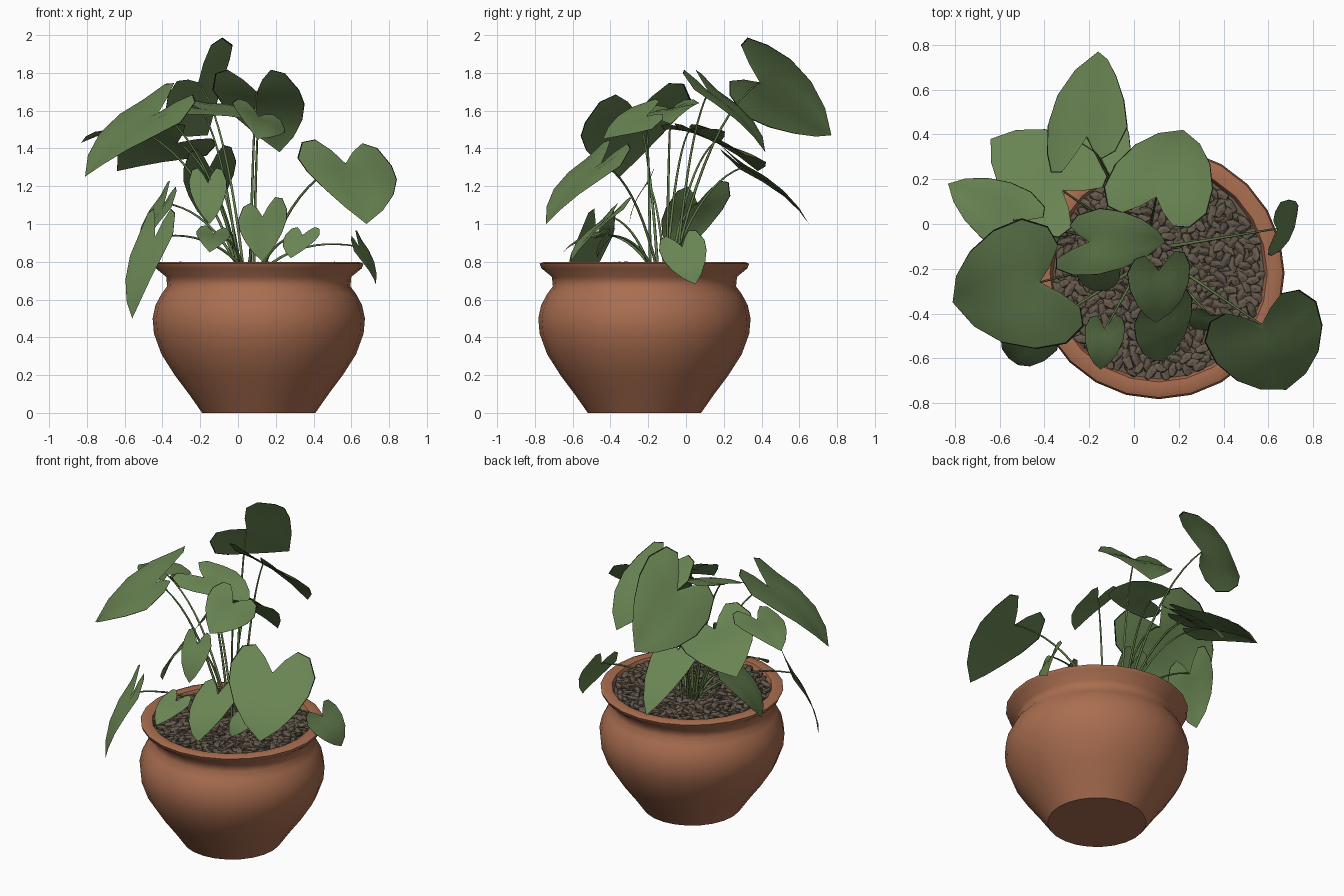
import bpy, bmesh, math, random
from mathutils import Vector, Matrix, Euler

random.seed(4)
cube = bpy.data.objects.get("Cube")
if cube:
    bpy.data.objects.remove(cube, do_unlink=True)


def material(name, r, g, b):
    m = bpy.data.materials.new(name)
    m.use_nodes = True
    m.diffuse_color = (r, g, b, 1)
    node = m.node_tree.nodes["Principled BSDF"]
    node.inputs["Base Color"].default_value = (r, g, b, 1)
    node.inputs["Roughness"].default_value = 0.8
    return m


terracotta = material("terracotta", 0.40, 0.155, 0.08)
leaf_green = material("leaf green", 0.14, 0.23, 0.085)
leaf_edge = material("dark leaf edge", 0.01, 0.013, 0.008)
stem_green = material("stem green", 0.12, 0.2, 0.065)
bark = material("bark brown", 0.13, 0.1, 0.072)

POT = Vector((0.11, -0.22, 0))


def mesh_object(name, bm, mats, smooth):
    mesh = bpy.data.meshes.new(name)
    bm.to_mesh(mesh)
    bm.free()
    for mat in mats:
        mesh.materials.append(mat)
    for p in mesh.polygons:
        p.use_smooth = smooth
    ob = bpy.data.objects.new(name, mesh)
    bpy.context.collection.objects.link(ob)
    return ob


# Pot: lathed profile of radius and height, closed inside below the soil
def lathe(name, profile, mat, steps=24):
    bm = bmesh.new()
    verts = [bm.verts.new((r, 0, z)) for r, z in profile]
    edges = [bm.edges.new(pair) for pair in zip(verts, verts[1:])]
    bmesh.ops.spin(bm, geom=verts + edges, axis=(0, 0, 1), cent=(0, 0, 0),
                   angle=math.tau, steps=steps, use_duplicate=False)
    bmesh.ops.remove_doubles(bm, verts=bm.verts, dist=0.001)
    bmesh.ops.recalc_face_normals(bm, faces=bm.faces)
    ob = mesh_object(name, bm, [mat], True)
    ob.location = POT
    return ob


pot = lathe("pot", [(0, 0), (0.3, 0), (0.37, 0.1), (0.445, 0.2), (0.515, 0.31),
                    (0.555, 0.42), (0.562, 0.5), (0.547, 0.57), (0.515, 0.63),
                    (0.485, 0.67), (0.49, 0.72), (0.545, 0.765), (0.555, 0.79),
                    (0.53, 0.8), (0.485, 0.795), (0.47, 0.76), (0.46, 0.7), (0, 0.7)],
            terracotta)
bpy.context.view_layer.objects.active = pot
pot.select_set(True)
bpy.ops.object.shade_smooth_by_angle(angle=math.radians(50))
pot.select_set(False)

# Soil with bark chips scattered over it
lathe("soil", [(0, 0.765), (0.475, 0.765)], bark)
chips = bmesh.new()
CHIPS = 480
for i in range(CHIPS):
    r = 0.455 * math.sqrt((i + 0.5) / CHIPS)
    a = i * math.pi * (3 - math.sqrt(5))
    spin = Euler((random.uniform(-0.4, 0.4), random.uniform(-0.3, 0.3), random.uniform(0, math.tau)))
    place = Matrix.Translation(POT + Vector((r * math.cos(a), r * math.sin(a), random.uniform(0.765, 0.785))))
    shape = Matrix.Diagonal((random.uniform(0.035, 0.052), 0.023, 0.014, 1))
    bmesh.ops.create_icosphere(chips, subdivisions=1, radius=1,
                               matrix=place @ spin.to_matrix().to_4x4() @ shape)
mesh_object("bark_chips", chips, [bark], False)

# Half heart outline (across, along), and where each row meets the midrib
OUTLINE = [(0, 0), (0.22, -0.19), (0.5, -0.35), (0.8, -0.3), (1, -0.04),
           (0.95, 0.25), (0.73, 0.55), (0.4, 0.81), (0, 1)]
RIB = [0, 0.03, 0.07, 0.12, 0.22, 0.42, 0.65, 0.86, 1]
COLUMNS = [-1, -0.975, -0.67, -0.33, 0, 0.33, 0.67, 0.975, 1]


def leaf(name, base, tip, half):
    axis = tip - base
    normal = half.cross(axis).normalized()
    bm = bmesh.new()
    rows = []
    for (u, v), rib in zip(OUTLINE, RIB):
        row = []
        for s in COLUMNS:
            across = u * s
            along = rib + (v - rib) * abs(s)
            arch = 0.3 * max(along, 0) * (1 - along) * axis.length
            fold = half.length * (0.14 * abs(across) - 0.16 * across ** 2)
            row.append(bm.verts.new(base + axis * along + half * across + normal * (arch + fold)))
        rows.append(row)
    last = len(COLUMNS) - 2
    for lower, upper in zip(rows, rows[1:]):
        for i in range(last + 1):
            face = bm.faces.new((lower[i], lower[i + 1], upper[i + 1], upper[i]))
            face.material_index = int(i in (0, last))
    bmesh.ops.remove_doubles(bm, verts=bm.verts, dist=0.0005)
    mesh_object(name, bm, [leaf_green, leaf_edge], True)


def stem(name, root, end):
    span = end - root
    mid = root + Vector((span.x * 0.4, span.y * 0.4, span.z * 0.6 + 0.2 * span.length))
    curve = bpy.data.curves.new(name, "CURVE")
    curve.dimensions = "3D"
    curve.bevel_depth = 0.007
    curve.bevel_resolution = 1
    spline = curve.splines.new("POLY")
    count = 10
    spline.points.add(count)
    for i, p in enumerate(spline.points):
        t = i / count
        p.co = (*(root * (1 - t) ** 2 + mid * 2 * t * (1 - t) + end * t * t), 1)
        p.radius = 1.2 - 0.6 * t
    curve.materials.append(stem_green)
    bpy.context.collection.objects.link(bpy.data.objects.new(name, curve))


# Leaves: name, stalk end, tip, half width vector
LEAVES = [
    ("top_back", (-.21, .39, 1.75), (-.16, .77, 1.47), (.18, .06, .19)),
    ("upper_back", (.1, .12, 1.7), (.22, .42, 1.38), (.23, -.06, 0)),
    ("big_right", (-.42, -.26, 1.59), (-.81, -.35, 1.25), (-.1, .28, .06)),
    ("outer_right", (-.54, .02, 1.5), (-.83, .18, 1.43), (.07, .13, 0)),
    ("back_right", (-.32, .15, 1.43), (-.64, .38, 1.28), (.14, .18, -.07)),
    ("upper_middle", (-.2, -.08, 1.61), (.14, -.08, 1.53), (-.06, -.15, -.03)),
    ("upper_front", (.11, -.21, 1.57), (.1, -.44, 1.45), (-.14, -.02, .07)),
    ("low_front", (.13, -.4, 1.04), (.13, -.61, .8), (-.13, -.06, -.03)),
    ("big_left", (.57, -.45, 1.32), (.68, -.74, 1), (-.25, -.09, .02)),
    ("low_left", (.64, -.02, .88), (.73, .05, .68), (-.02, -.12, -.03)),
    ("hanging_right", (-.44, -.48, .93), (-.56, -.6, .5), (-.09, .09, 0)),
    ("low_right", (-.39, .06, 1.11), (-.53, -.04, .82), (-.03, .17, .03)),
    ("low_back", (-.15, .3, 1.3), (-.16, .65, 1), (.14, 0, .02)),
    ("inner", (-.16, -.2, 1.22), (-.15, -.3, 1), (-.1, 0, 0)),
    ("small_front", (-.13, -.47, .95), (-.15, -.65, .85), (-.09, 0, .01)),
    ("small_left", (.34, -.41, .94), (.28, -.47, .82), (-.09, .02, 0)),
]
for name, base, tip, half in LEAVES:
    base = Vector(base)
    leaf(name + "_leaf", base, Vector(tip), Vector(half))
    a = math.atan2(base.y + 0.12, base.x - 0.07) + random.uniform(-0.5, 0.5)
    root = Vector((0.07 + 0.07 * math.cos(a), -0.12 + 0.07 * math.sin(a), 0.76))
    stem(name + "_stem", root, base)
